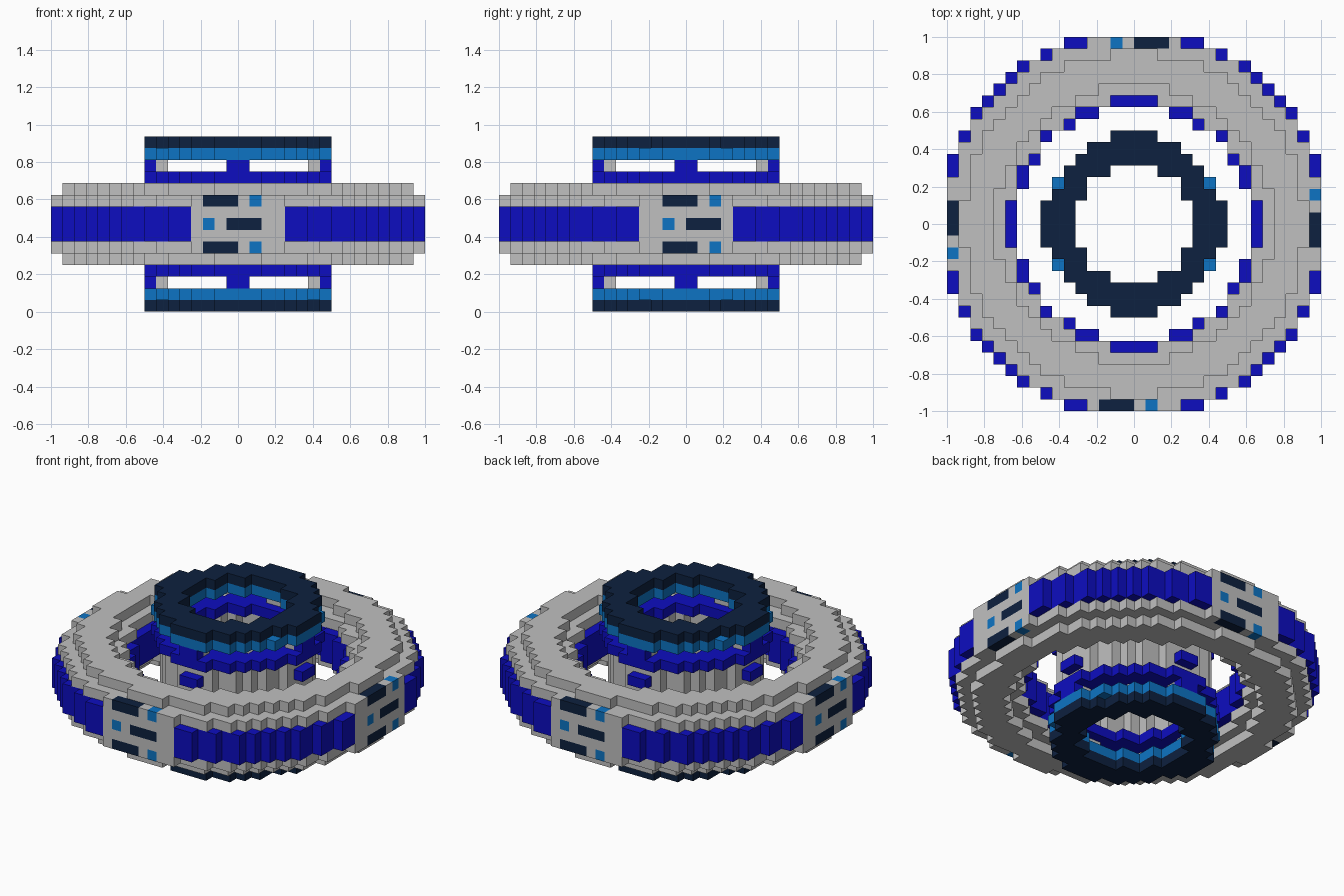
import bpy, bmesh

if "Cube" in bpy.data.objects:
    bpy.data.objects.remove(bpy.data.objects["Cube"], do_unlink=True)

U = 1 / 16          # edge of one block
LAYERS = 15         # blocks in height


def make_material(name, rgb):
    mat = bpy.data.materials.new(name)
    mat.use_nodes = True
    mat.diffuse_color = (*rgb, 1)
    mat.node_tree.nodes["Principled BSDF"].inputs["Base Color"].default_value = (*rgb, 1)
    return mat


GREY, BLUE, SKY, NAVY = range(4)
MATERIALS = [make_material("light grey", (0.53, 0.53, 0.53)),
             make_material("deep blue", (0.004, 0.004, 0.53)),
             make_material("sky blue", (0.004, 0.175, 0.55)),
             make_material("dark navy", (0.004, 0.015, 0.05))]

# For each face direction, its four corners in block units
FACES = {(1, 0, 0): [(1, 0, 0), (1, 1, 0), (1, 1, 1), (1, 0, 1)],
         (-1, 0, 0): [(0, 0, 0), (0, 0, 1), (0, 1, 1), (0, 1, 0)],
         (0, 1, 0): [(0, 1, 0), (0, 1, 1), (1, 1, 1), (1, 1, 0)],
         (0, -1, 0): [(0, 0, 0), (1, 0, 0), (1, 0, 1), (0, 0, 1)],
         (0, 0, 1): [(0, 0, 1), (1, 0, 1), (1, 1, 1), (0, 1, 1)],
         (0, 0, -1): [(0, 0, 0), (0, 1, 0), (1, 1, 0), (1, 0, 0)]}


def build(name, rule):
    """Make one object from blocks; rule(i, j, k) gives a colour or None."""
    cells = {}
    for i in range(-16, 16):
        for j in range(-16, 16):
            for k in range(LAYERS):
                colour = rule(i, j, k)
                if colour is not None:
                    cells[i, j, k] = colour
    bm = bmesh.new()
    verts = {}
    for (i, j, k), colour in cells.items():
        for (dx, dy, dz), corners in FACES.items():
            if (i + dx, j + dy, k + dz) in cells:
                continue
            loop = []
            for a, b, c in corners:
                key = (i + a, j + b, k + c)
                if key not in verts:
                    verts[key] = bm.verts.new([n * U for n in key])
                loop.append(verts[key])
            bm.faces.new(loop).material_index = colour
    mesh = bpy.data.meshes.new(name)
    bm.to_mesh(mesh)
    bm.free()
    for mat in MATERIALS:
        mesh.materials.append(mat)
    obj = bpy.data.objects.new(name, mesh)
    bpy.context.collection.objects.link(obj)
    return obj


def r2(i, j):
    return (i + 0.5) ** 2 + (j + 0.5) ** 2


def mirrored(k):
    """Layer counted outward from the middle layer."""
    return abs(k - 7)


def marking(u, k):
    """Dashes and dots on the four side panels."""
    if k in (5, 9):
        return NAVY if -3 <= u <= -1 else SKY if u == 1 else GREY
    if k == 7:
        return NAVY if -1 <= u <= 1 else SKY if u == -3 else GREY
    return GREY


# Squared inner and outer radius of the wheel by distance from the middle layer
WHEEL = {0: (100, 276), 1: (100, 276), 2: (113.5, 257), 3: (140, 215)}


def wheel_rule(i, j, k):
    m = mirrored(k)
    if m not in WHEEL or not WHEEL[m][0] <= r2(i, j) < WHEEL[m][1]:
        return None
    # Side panels: front, back, right and left
    if m <= 2:
        if j == -16 and -4 <= i < 4:
            return marking(i, k)
        if j == 15 and -4 <= i < 4:
            return marking(-1 - i, k)
        if i == 15 and -4 <= j < 4:
            return marking(j - 1, k)
        if i == -16 and -4 <= j < 4:
            return marking(-2 - j, k)
    # Blue band on the rim and on the inner wall
    if m <= 1 and (r2(i, j) > 215 or r2(i, j) < 125):
        return BLUE
    return GREY


def wall_rule(i, j, k):
    return GREY if mirrored(k) <= 3 and 32 <= r2(i, j) < 46 else None


def collar_rule(i, j, k):
    return BLUE if mirrored(k) == 4 and 25 <= r2(i, j) < 60 else None


def post_rule(i, j, k):
    # Pairs of blocks on the four axes: collar posts and studs on the wall
    for along, across in ((i, j), (j, i)):
        if across in (-1, 0):
            if along in (-8, 7) and mirrored(k) in (2, 5):
                return BLUE
            if along in (-7, 6) and mirrored(k) == 5:
                return GREY
    return None


def sky_rule(i, j, k):
    return SKY if mirrored(k) == 6 and 25 <= r2(i, j) < 60 else None


def cap_rule(i, j, k):
    notch = i in (-7, 6) and j in (-4, 3)
    return NAVY if mirrored(k) == 7 and 25 <= r2(i, j) < 60 and not notch else None


build("outer_wheel", wheel_rule)
build("hub_wall", wall_rule)
build("hub_collars", collar_rule)
build("hub_posts_and_studs", post_rule)
build("hub_sky_rings", sky_rule)
build("hub_end_caps", cap_rule)
